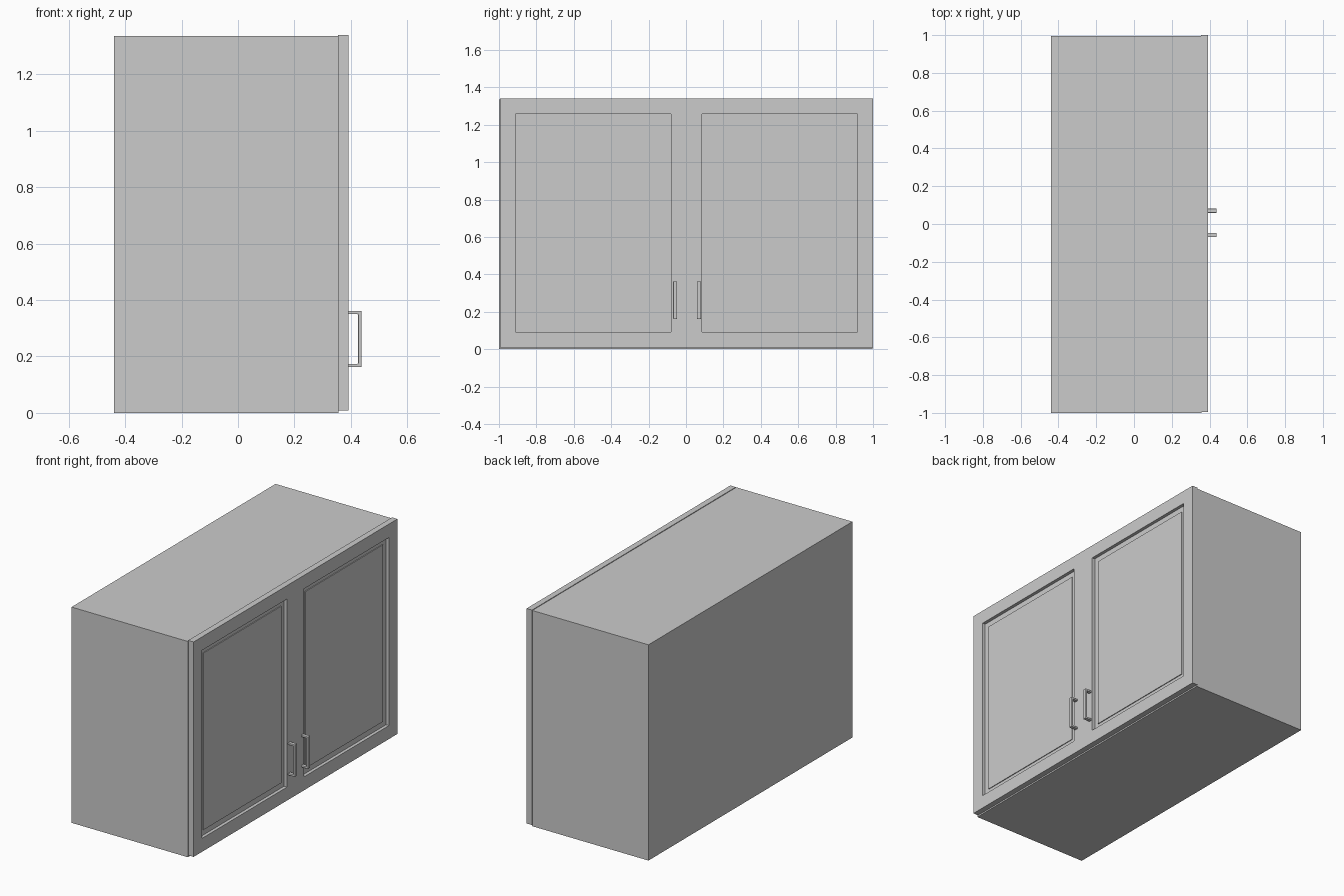
import bpy
import bmesh

if "Cube" in bpy.data.objects:
    bpy.data.objects.remove(bpy.data.objects["Cube"])


def material(name, v):
    m = bpy.data.materials.new(name)
    m.diffuse_color = (v, v, v, 1)
    m.use_nodes = True
    m.node_tree.nodes["Principled BSDF"].inputs["Base Color"].default_value = m.diffuse_color
    return m


paint = material("grey_paint", 0.55)
light = material("light_pane", 0.8)


def make_object(name, bm, mat):
    bmesh.ops.recalc_face_normals(bm, faces=bm.faces[:])
    me = bpy.data.meshes.new(name)
    bm.to_mesh(me)
    bm.free()
    me.materials.append(mat)
    ob = bpy.data.objects.new(name, me)
    bpy.context.collection.objects.link(ob)
    return ob


def box_mesh(lo, hi):
    bm = bmesh.new()
    bmesh.ops.create_cube(bm, size=1)
    for v in bm.verts:
        for i in range(3):
            v.co[i] = lo[i] if v.co[i] < 0 else hi[i]
    return bm


FRONT, RAIL, DEPTH = 0.392, 0.118, 0.02
Z0, Z1 = 0.009, 1.34

# cabinet box
make_object("cabinet_body", box_mesh((-0.44, -1, 0), (0.357, 0.996, 1.336)), paint)


def door(side, y0, y1):
    # door slab with a recessed field on its front face
    bm = box_mesh((0.355, y0, Z0), (FRONT, y1, Z1))
    bm.normal_update()
    face = max(bm.faces, key=lambda f: f.calc_center_median().x)
    bmesh.ops.inset_region(bm, faces=[face], thickness=RAIL)
    bmesh.ops.inset_region(bm, faces=[face], thickness=0.0001)
    bmesh.ops.translate(bm, verts=face.verts[:], vec=(-DEPTH, 0, 0))
    make_object(side + "_door_frame", bm, paint)
    # pane set into the recess
    x = FRONT - DEPTH
    make_object(side + "_door_pane",
                box_mesh((x - 0.005, y0 + RAIL, Z0 + RAIL),
                         (x + 0.005, y1 - RAIL, Z1 - RAIL)), light)


def handle(side, y):
    # U-shaped bar pull, profile in the xz plane extruded along y
    x0, x1, z0, z1, t = FRONT - 0.004, 0.438, 0.162, 0.362, 0.012
    profile = [(x0, z0), (x1, z0), (x1, z1), (x0, z1),
               (x0, z1 - t), (x1 - t, z1 - t), (x1 - t, z0 + t), (x0, z0 + t)]
    bm = bmesh.new()
    f = bm.faces.new([bm.verts.new((x, y - 0.011, z)) for x, z in profile])
    ext = bmesh.ops.extrude_face_region(bm, geom=[f])
    bmesh.ops.translate(bm, vec=(0, 0.022, 0),
                        verts=[g for g in ext["geom"] if isinstance(g, bmesh.types.BMVert)])
    ob = make_object(side + "_handle", bm, paint)
    bev = ob.modifiers.new("soft_edges", "BEVEL")
    bev.width = 0.003
    bev.segments = 2


door("left", -0.994, 0.003)
door("right", 0.003, 1.0)
handle("left", -0.058)
handle("right", 0.07)
